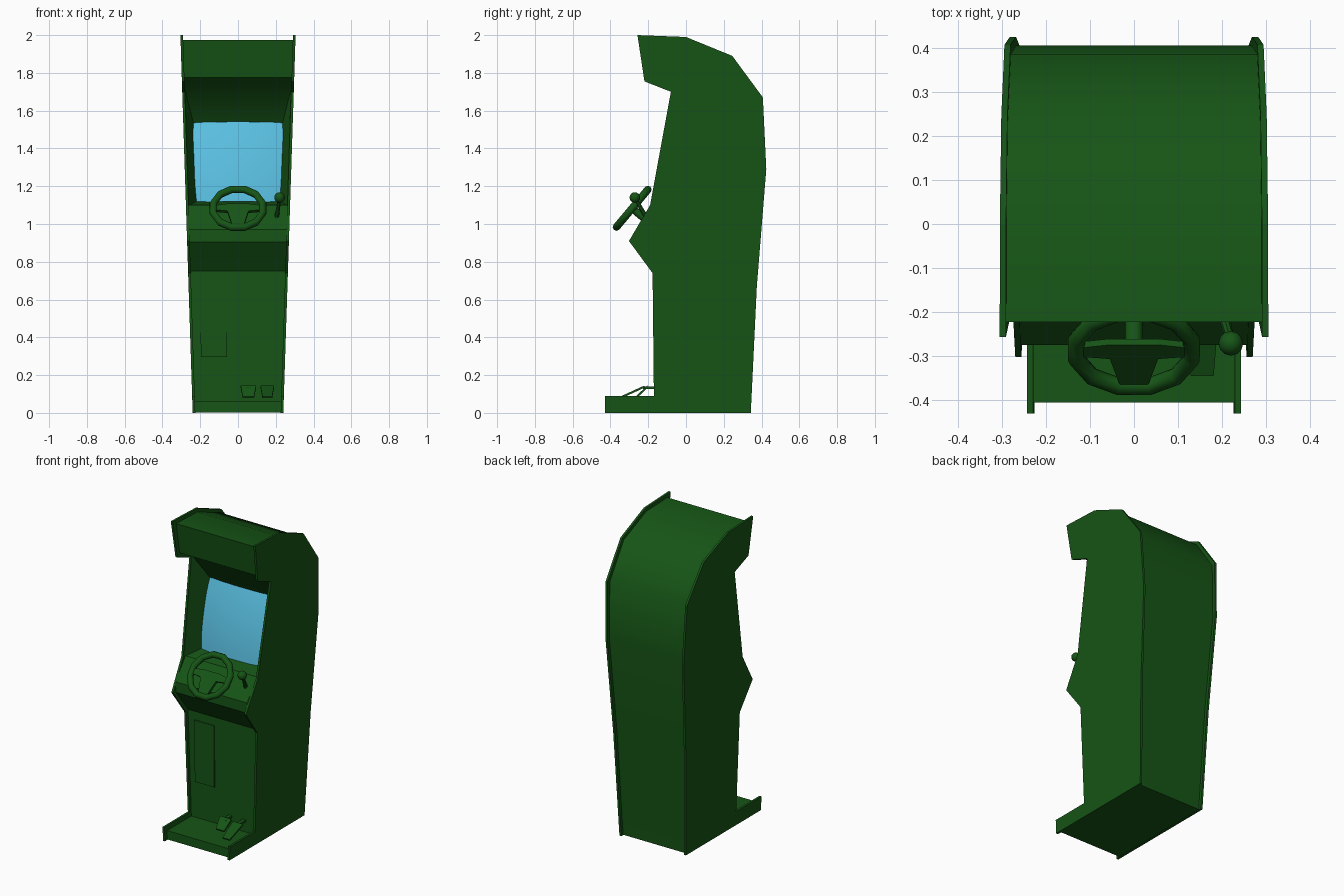
import bpy, bmesh
from math import radians
from mathutils import Matrix, Vector

if "Cube" in bpy.data.objects:
    bpy.data.objects.remove(bpy.data.objects["Cube"])


def material(name, color):
    m = bpy.data.materials.new(name)
    m.diffuse_color = color
    m.use_nodes = True
    m.node_tree.nodes["Principled BSDF"].inputs["Base Color"].default_value = m.diffuse_color
    return m


GREEN = material("cabinet_green", (0.008, 0.09, 0.008, 1))
BLUE = material("screen_blue", (0.1, 0.52, 0.75, 1))


def half(z):
    """Outer half width of the cabinet, which widens towards the top."""
    return 0.24 + 0.0325 * z


def smooth(obj, angle=35):
    bpy.ops.object.select_all(action='DESELECT')
    obj.select_set(True)
    bpy.context.view_layer.objects.active = obj
    bpy.ops.object.shade_smooth_by_angle(angle=radians(angle))


def add(name, bm, mat=GREEN):
    me = bpy.data.meshes.new(name)
    bm.to_mesh(me)
    bm.free()
    obj = bpy.data.objects.new(name, me)
    bpy.context.collection.objects.link(obj)
    me.materials.append(mat)
    return obj


def loft(name, ring_a, ring_b, caps=True, matrix=None):
    """Bridge two equal outlines into a solid, optionally without end caps."""
    bm = bmesh.new()
    a = [bm.verts.new(p) for p in ring_a]
    b = [bm.verts.new(p) for p in ring_b]
    ends = [bm.faces.new(a), bm.faces.new(b)]
    for i in range(len(a)):
        j = (i + 1) % len(a)
        bm.faces.new((a[i], a[j], b[j], b[i]))
    bmesh.ops.recalc_face_normals(bm, faces=bm.faces)
    if not caps:
        bmesh.ops.delete(bm, geom=ends, context='FACES_ONLY')
    if matrix:
        bm.transform(matrix)
    return add(name, bm)


def rod(name, p, q, r1, r2, segments=12):
    """Cylinder or cone from p to q."""
    p, q = Vector(p), Vector(q)
    bm = bmesh.new()
    rot = (q - p).to_track_quat('Z', 'Y').to_matrix().to_4x4()
    bmesh.ops.create_cone(bm, cap_ends=True, segments=segments, radius1=r1, radius2=r2,
                          depth=(q - p).length, matrix=Matrix.Translation((p + q) / 2) @ rot)
    obj = add(name, bm)
    smooth(obj)
    return obj


# Side panels
T = 0.014
side = [(-.43, 0), (-.43, .09), (-.17, .09), (-.177, .74), (-.302, .91), (-.19, 1.10),
        (-.08, 1.70), (-.22, 1.755), (-.257, 2.0), (0, 1.99), (.245, 1.89),
        (.407, 1.67), (.425, 1.29), (.375, .67), (.343, 0)]
for label, s in (("left", -1), ("right", 1)):
    loft(label + "_side_panel", [(s * half(z), y, z) for y, z in side],
         [(s * (half(z) - T), y, z) for y, z in side])

# Inset shell between the panels: footwell, front, dashboard, monitor recess, marquee, back
shell = [(-.405, .003), (-.405, .06), (-.155, .06), (-.157, .75), (-.275, .905), (-.275, .972),
         (-.168, 1.10), (-.06, 1.12), (.05, 1.53), (-.06, 1.713), (-.195, 1.775),
         (-.223, 1.975), (-.005, 1.968), (.232, 1.873), (.385, 1.66), (.405, 1.29),
         (.355, .67), (.325, .003)]
smooth(loft("cabinet_shell", [(half(z) - T, y, z) for y, z in shell],
            [(T - half(z), y, z) for y, z in shell], caps=False))

# Slanted bezel sides beside the monitor
for label, s in (("left", -1), ("right", 1)):
    bm = bmesh.new()
    quad = [(.262, -.175, 1.098), (.218, -.06, 1.12), (.235, .05, 1.53), (.281, -.07, 1.713)]
    f = bm.faces.new([bm.verts.new((s * x, y, z)) for x, y, z in quad])
    f.normal_update()
    if f.normal.x * s > 0:
        f.normal_flip()
    add(label + "_bezel", bm)

# Bulging monitor glass
bm = bmesh.new()
bmesh.ops.create_grid(bm, x_segments=12, y_segments=10, size=1)
for v in bm.verts:
    u, w = v.co.x * 1.02, v.co.y * 1.03
    bulge = .004 + .018 * (1 - u * u) + .015 * (1 - w * w)
    v.co = (u * (.228 + .008 * w), -.005 + .055 * w - bulge, 1.325 + .205 * w + bulge * .26)
bmesh.ops.recalc_face_normals(bm, faces=bm.faces)
if sum(f.normal.y for f in bm.faces) > 0:
    bmesh.ops.reverse_faces(bm, faces=bm.faces)
smooth(add("monitor_screen", bm, BLUE))

# Coin door
door = [(-.203, .695), (-.06, .695), (-.057, .295), (-.196, .295)]
loft("coin_door", [(x, -.164, z) for x, z in door], [(x, -.15, z) for x, z in door])


# Foot pedals: tapered tread plate plus a short arm to the wall
def pedal(name, x, y0, z0, y1, z1, w0, w1):
    top = [(x - w0, y0, z0), (x + w0, y0, z0), (x + w1, y1, z1), (x - w1, y1, z1)]
    loft(name + "_plate", top, [(a, b + .004, c - .01) for a, b, c in top])
    arm = [(y1 - .02, z1 - .012), (y1, z1 - .004), (-.15, z1 - .004), (-.15, z1 - .016), (y1, z1 - .018)]
    loft(name + "_arm", [(x - .012, b, c) for b, c in arm], [(x + .012, b, c) for b, c in arm])


pedal("brake_pedal", .055, -.265, .088, -.205, .145, .03, .041)
pedal("gas_pedal", .155, -.345, .088, -.222, .144, .026, .036)

# Steering wheel rim
WHEEL = Matrix.Translation((0, -.285, 1.083)) @ Matrix.Rotation(radians(50), 4, 'X')
bpy.ops.mesh.primitive_torus_add(major_radius=.135, minor_radius=.02,
                                 major_segments=12, minor_segments=8)
rim = bpy.context.object
rim.name = "steering_wheel_rim"
rim.data.transform(WHEEL @ Matrix.Rotation(radians(15), 4, 'Z'))
rim.data.materials.append(GREEN)
smooth(rim, 50)

# Three-spoke centre plate and steering column
right = [(.055, .026), (.128, .014), (.128, -.016), (.055, -.024), (.03, -.125)]
plate = right + [(-x, y) for x, y in reversed(right)]
loft("steering_wheel_spokes", [(x, y, .008) for x, y in plate],
     [(x, y, -.01) for x, y in plate], matrix=WHEEL)
rod("steering_column", WHEEL @ Vector((0, 0, -.13)), WHEEL @ Vector((0, 0, -.005)), .02, .02)

# Gear shifter
rod("shifter_stick", (.203, -.205, 1.025), (.22, -.268, 1.135), .013, .009, 8)
bm = bmesh.new()
bmesh.ops.create_uvsphere(bm, u_segments=12, v_segments=8, radius=.028,
                          matrix=Matrix.Translation((.22, -.271, 1.14)))
smooth(add("shifter_knob", bm), 60)
